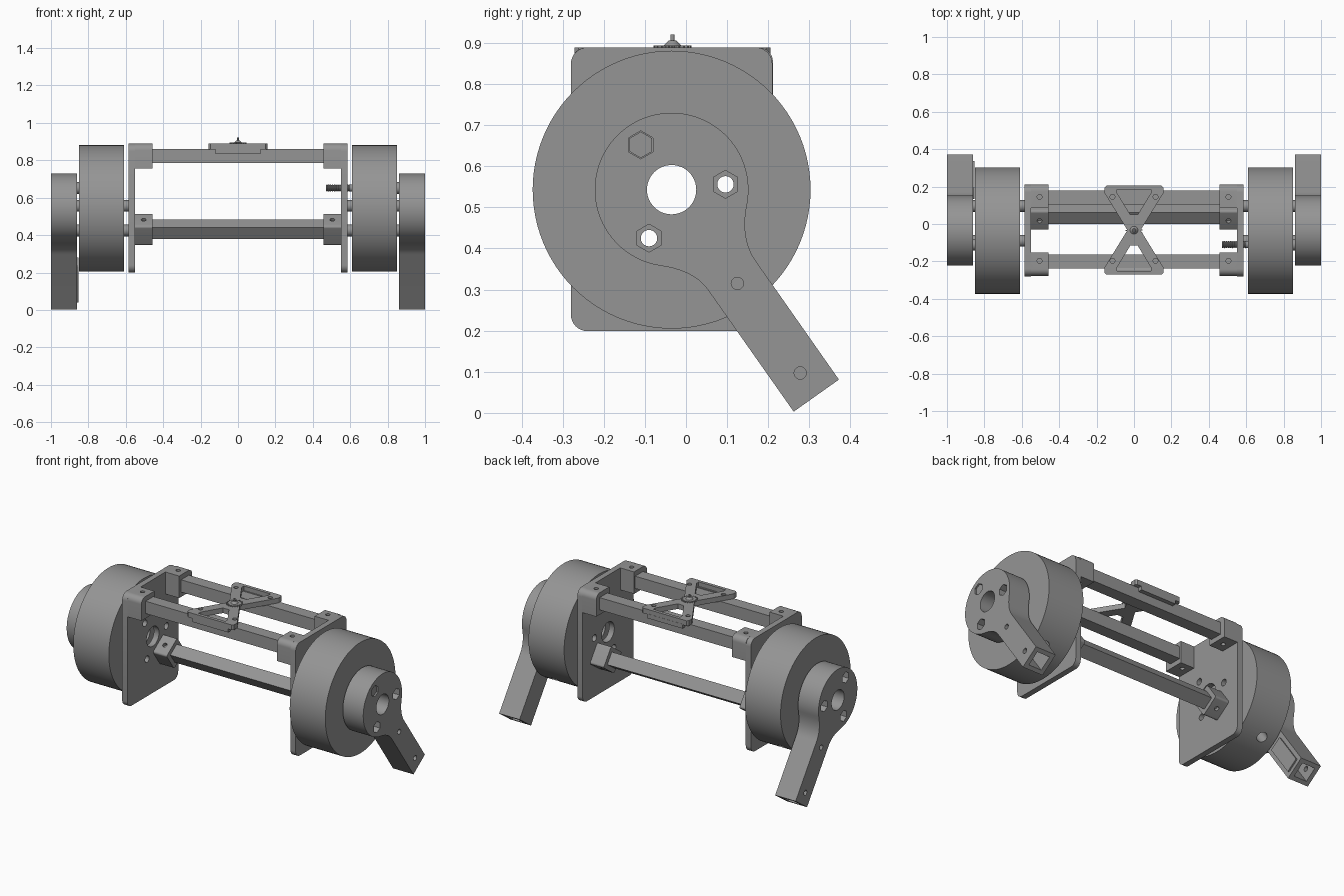
import bpy, bmesh, math
from mathutils import Vector, Matrix

if "Cube" in bpy.data.objects:
    bpy.data.objects.remove(bpy.data.objects["Cube"])

grey = bpy.data.materials.new("steel grey")
grey.diffuse_color = (0.30, 0.30, 0.30, 1)
grey.use_nodes = True
grey.node_tree.nodes["Principled BSDF"].inputs["Base Color"].default_value = grey.diffuse_color

CY, CZ = -0.035, 0.543                      # wheel axis
BOLTS = [(-0.11, 0.652), (0.096, 0.556), (-0.09, 0.425)]
TILT = math.radians(35.3)                   # lean of the arm and lower bar
AXIS = Vector((0, math.sin(TILT), -math.cos(TILT)))


def circle(a, b, r, n=48, start=0.0):
    return [(a + r * math.cos(start + 2 * math.pi * i / n),
             b + r * math.sin(start + 2 * math.pi * i / n)) for i in range(n)]


def rect(a, b, w, h, radii, rot=0.0):
    """Rounded rectangle; radii run from the (+,+) corner counter-clockwise."""
    pts = []
    for k, (sa, sb) in enumerate([(1, 1), (-1, 1), (-1, -1), (1, -1)]):
        r = radii[k]
        n = 8 if r else 0
        for i in range(n + 1):
            t = math.pi / 2 * (k + (i / n if n else 0))
            u = sa * (w / 2 - r) + r * math.cos(t)
            v = sb * (h / 2 - r) + r * math.sin(t)
            pts.append((a + u * math.cos(rot) - v * math.sin(rot),
                        b + u * math.sin(rot) + v * math.cos(rot)))
    return pts


def bezier(p, c, q, n=10):
    return [tuple((1 - t) ** 2 * p[k] + 2 * t * (1 - t) * c[k] + t * t * q[k] for k in (0, 1))
            for t in (i / n for i in range(1, n))]


def prism(name, pts, lo, hi, axis="x"):
    """Extrude an outline along x (outline in y, z) or along z (outline in x, y)."""
    bm = bmesh.new()
    place = (lambda a, b, h: (h, a, b)) if axis == "x" else (lambda a, b, h: (a, b, h))
    face = bm.faces.new([bm.verts.new(place(a, b, lo)) for a, b in pts])
    ext = bmesh.ops.extrude_face_region(bm, geom=[face])
    step = Vector(place(0, 0, hi - lo))
    bmesh.ops.translate(bm, vec=step, verts=[v for v in ext["geom"] if isinstance(v, bmesh.types.BMVert)])
    bmesh.ops.recalc_face_normals(bm, faces=bm.faces)
    return finish(name, bm)


def finish(name, bm):
    me = bpy.data.meshes.new(name)
    bm.to_mesh(me)
    bm.free()
    me.materials.append(grey)
    ob = bpy.data.objects.new(name, me)
    bpy.context.collection.objects.link(ob)
    return ob


def rod(name, start, direction, length, r, n=24, r2=None):
    bm = bmesh.new()
    d = Vector(direction).normalized()
    m = Matrix.Translation(Vector(start) + d * length / 2) @ d.to_track_quat("Z", "Y").to_matrix().to_4x4()
    bmesh.ops.create_cone(bm, cap_ends=True, segments=n, radius1=r,
                          radius2=r if r2 is None else r2, depth=length, matrix=m)
    return finish(name, bm)


def activate(ob):
    bpy.ops.object.select_all(action="DESELECT")
    ob.select_set(True)
    bpy.context.view_layer.objects.active = ob


def cut(ob, *cutters):
    activate(ob)
    for c in cutters:
        m = ob.modifiers.new("cut", "BOOLEAN")
        m.operation, m.solver, m.object = "DIFFERENCE", "EXACT", c
        bpy.ops.object.modifier_apply(modifier=m.name)
        bpy.data.objects.remove(c)


def done(ob, mirror=True):
    activate(ob)
    bpy.ops.object.shade_smooth_by_angle(angle=math.radians(30))
    if mirror:
        ob.modifiers.new("mirror", "MIRROR").use_mirror_merge = False


def bores(lo, hi, centre=0.06):
    """Cutters for the axle hole and three bolt holes."""
    return [prism("cutter", circle(CY, CZ, centre), lo, hi)] + \
           [prism("cutter", circle(y, z, 0.02, 24), lo, hi) for y, z in BOLTS]


# side plates
plate = prism("side_plate", rect(-0.035, 0.544, 0.49, 0.69, [0.04] * 4), 0.55, 0.585)
cut(plate, *bores(0.5, 0.65))
done(plate)

# motor drums with a radial hole
drum = prism("drum", circle(CY, CZ, 0.338, 96), 0.61, 0.85)
cut(drum, *bores(0.6, 0.9),
    rod("cutter", Vector((0.765, CY, CZ)) + AXIS * 0.22, AXIS, 0.2, 0.03))
done(drum)

# swing arms: round hub flowing into a straight leg
hub = [(CY + 0.187 * math.cos(math.radians(a)), CZ + 0.187 * math.sin(math.radians(a)))
       for a in range(-10, 263, 4)]
leg_a, leg_b = (0.055, 0.297), (0.17, 0.369)
outline = hub + bezier(hub[-1], (0.022, 0.346), leg_a) + \
    [leg_a, (0.262, 0.003), (0.372, 0.081), leg_b] + bezier(leg_b, (0.131, 0.424), hub[0])
arm = prism("swing_arm", outline, 0.862, 1.0)
socket = prism("cutter", rect(0.317 - 0.17 * AXIS.y, 0.042 - 0.17 * AXIS.z, 0.086, 0.38, [0] * 4, TILT),
               0.888, 0.974)
cut(arm, socket, *bores(0.8, 1.1),
    *[prism("cutter", circle(y, z, 0.034, 6, math.pi / 2), 0.95, 1.1) for y, z in BOLTS],
    *[prism("cutter", circle(y, z, 0.015, 20), 0.95, 1.1) for y, z in [(0.278, 0.097), (0.125, 0.315)]])
done(arm)

# cover on the inner face of the left arm
cover = prism("arm_cover", rect(0.235, 0.16, 0.085, 0.24, [0.005] * 4, TILT), -0.863, -0.853)
done(cover, False)

# spacer rings around the bolt holes
for i, (y, z) in enumerate(BOLTS):
    for lo, hi in [(0.584, 0.611), (0.849, 0.863)][0 if i else 1:]:
        ring = prism("spacer", circle(y, z, 0.031, 24), lo, hi)
        cut(ring, prism("cutter", circle(y, z, 0.02, 24), lo - 0.1, hi + 0.1))
        done(ring)

# threaded bolt on the right side
by, bz = BOLTS[0]
done(prism("bolt_head", circle(by, bz, 0.032, 6, math.pi / 2), 0.95, 0.992), False)
done(rod("bolt_shank", (0.59, by, bz), (1, 0, 0), 0.37, 0.0195), False)
bm = bmesh.new()
rings = []
for i in range(27):
    r = 0.02 if i % 2 else 0.0155
    rings.append([bm.verts.new((0.47 + 0.005 * i, by + a, bz + b)) for a, b in circle(0, 0, r, 16)])
for p, q in zip(rings, rings[1:]):
    for k in range(16):
        bm.faces.new((p[k], p[(k + 1) % 16], q[(k + 1) % 16], q[k]))
bm.faces.new(rings[0])
bm.faces.new(rings[-1])
bmesh.ops.recalc_face_normals(bm, faces=bm.faces)
finish("bolt_thread", bm)

# cross bars
LOWER = (0.053, 0.431)
for name, y, z, rot in [("front_top_bar", -0.2, 0.822, 0), ("rear_top_bar", 0.142, 0.822, 0),
                        ("lower_bar", *LOWER, TILT)]:
    prism(name, rect(y, z, 0.075, 0.075, [0] * 4, rot), -0.53, 0.53)

# bar sockets on the plates, each with a screw hole
for name, y, z, radii, rot, size in [
        ("front_socket", -0.215, 0.822, [0, 0.035, 0, 0], 0, 0.125),
        ("rear_socket", 0.149, 0.822, [0.035, 0, 0, 0], 0, 0.125),
        ("lower_socket", *LOWER, [0.012] * 4, TILT, 0.126)]:
    block = prism(name, rect(y, z, size, 0.134 if not rot else size, radii, rot), 0.457, 0.552)
    up = Vector((0, -math.sin(rot), math.cos(rot)))
    hy = {"front_socket": -0.197, "rear_socket": 0.145}.get(name, y)
    for side in (1, -1):
        cut(block, rod("cutter", Vector((0.505, hy, z)) + up * side * 0.042, up * side, 0.1, 0.013))
    done(block)

# crossed centre mount with two windows and four screw holes
half = [(0.035, CY + 0.002), (0.157, 0.165), (0.157, 0.195), (0.147, 0.205)]
quarter = half + [(-x, y) for x, y in reversed(half)]
front = [(-x, 2 * CY - y + 0.004) for x, y in half[1:]]
outline = quarter + front + [(-x, y) for x, y in reversed(front)]
mount = prism("centre_mount", outline, 0.858, 0.889, "z")
window = [(-0.09, 0.185), (-0.09, 0.165), (-0.02, 0.05), (0.02, 0.05), (0.09, 0.165), (0.09, 0.185)]
cut(mount, prism("cutter", window, 0.8, 1, "z"),
    prism("cutter", [(x, 2 * CY + 0.004 - y) for x, y in window], 0.8, 1, "z"),
    *[prism("cutter", circle(x, y, 0.013, 20), 0.8, 1, "z")
      for x in (-0.115, 0.115) for y in (0.145, -0.197)])
done(mount, False)
for name, y in [("front_mount_lip", -0.255), ("rear_mount_lip", 0.193)]:
    prism(name, rect(0, y, 0.24, 0.026, [0] * 4), 0.835, 0.862, "z")

# toothed dial and its pin
teeth = [(r * math.cos(2 * math.pi * i / 80), CY + 0.002 + r * math.sin(2 * math.pi * i / 80))
         for i, r in ((i, 0.046 if i % 4 < 2 else 0.036) for i in range(80))]
prism("dial", teeth, 0.887, 0.894, "z")
done(rod("dial_cone", (0, CY + 0.002, 0.893), (0, 0, 1), 0.013, 0.022, 24, 0.009), False)
done(rod("dial_pin", (0, CY + 0.002, 0.903), (0, 0, 1), 0.018, 0.005, 16), False)
